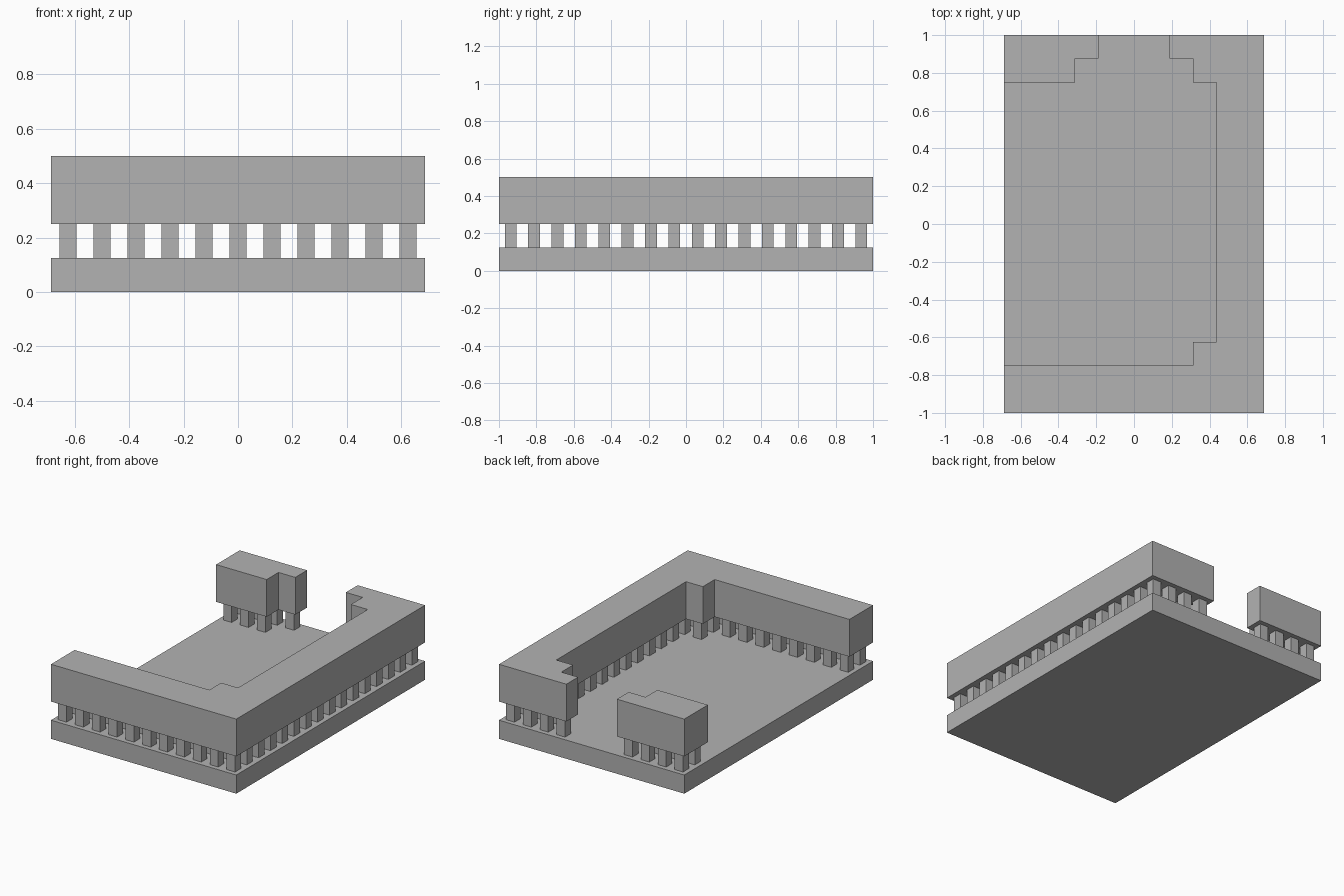
import bpy
import bmesh
from mathutils import Matrix, Vector

if "Cube" in bpy.data.objects:
    bpy.data.objects.remove(bpy.data.objects["Cube"], do_unlink=True)

CELL = 0.125          # layout grid
NX, NY = 11, 16       # cells across and deep

grey = bpy.data.materials.new("stone_grey")
grey.use_nodes = True
colour = (0.448, 0.448, 0.448, 1)
grey.diffuse_color = colour
grey.node_tree.nodes["Principled BSDF"].inputs["Base Color"].default_value = colour


def finish(name, bm):
    bmesh.ops.recalc_face_normals(bm, faces=bm.faces)
    mesh = bpy.data.meshes.new(name)
    bm.to_mesh(mesh)
    bm.free()
    mesh.materials.append(grey)
    obj = bpy.data.objects.new(name, mesh)
    bpy.context.collection.objects.link(obj)
    return obj


def corner(i, j):
    """Grid corner to plan position."""
    return (i - NX / 2) * CELL, (j - NY / 2) * CELL


def prism(name, outline, low, high):
    """Extrude a plan outline given in grid corners."""
    bm = bmesh.new()
    face = bm.faces.new([bm.verts.new((*corner(i, j), low)) for i, j in outline])
    top = bmesh.ops.extrude_face_region(bm, geom=[face])["geom"]
    verts = [v for v in top if isinstance(v, bmesh.types.BMVert)]
    bmesh.ops.translate(bm, vec=(0, 0, high - low), verts=verts)
    return finish(name, bm)


def inside(x, y, outline):
    hit = False
    for (ax, ay), (bx, by) in zip(outline, outline[1:] + outline[:1]):
        if (ay > y) != (by > y) and x < ax + (bx - ax) * (y - ay) / (by - ay):
            hit = not hit
    return hit


def pillars(name, outline):
    """One square pillar in the middle of each cell under a wall."""
    bm = bmesh.new()
    size = Matrix.Diagonal((CELL / 2, CELL / 2, CELL, 1))
    for i in range(NX):
        for j in range(NY):
            if inside(i + 0.5, j + 0.5, outline):
                place = Vector((*corner(i + 0.5, j + 0.5), CELL * 1.5))
                bmesh.ops.create_cube(bm, size=1, matrix=Matrix.Translation(place) @ size)
    return finish(name, bm)


# Floor slab
prism("base_slab", [(0, 0), (NX, 0), (NX, NY), (0, NY)], 0, CELL)

# Raised walls: a long one wrapping three sides and a short rear block
walls = {
    "main_wall": [(0, 0), (11, 0), (11, 16), (7, 16), (7, 15), (8, 15),
                  (8, 14), (9, 14), (9, 3), (8, 3), (8, 2), (0, 2)],
    "rear_block": [(0, 14), (3, 14), (3, 15), (4, 15), (4, 16), (0, 16)],
}
for name, outline in walls.items():
    prism(name, outline, CELL * 2, CELL * 4)
    pillars(name + "_pillars", outline)
